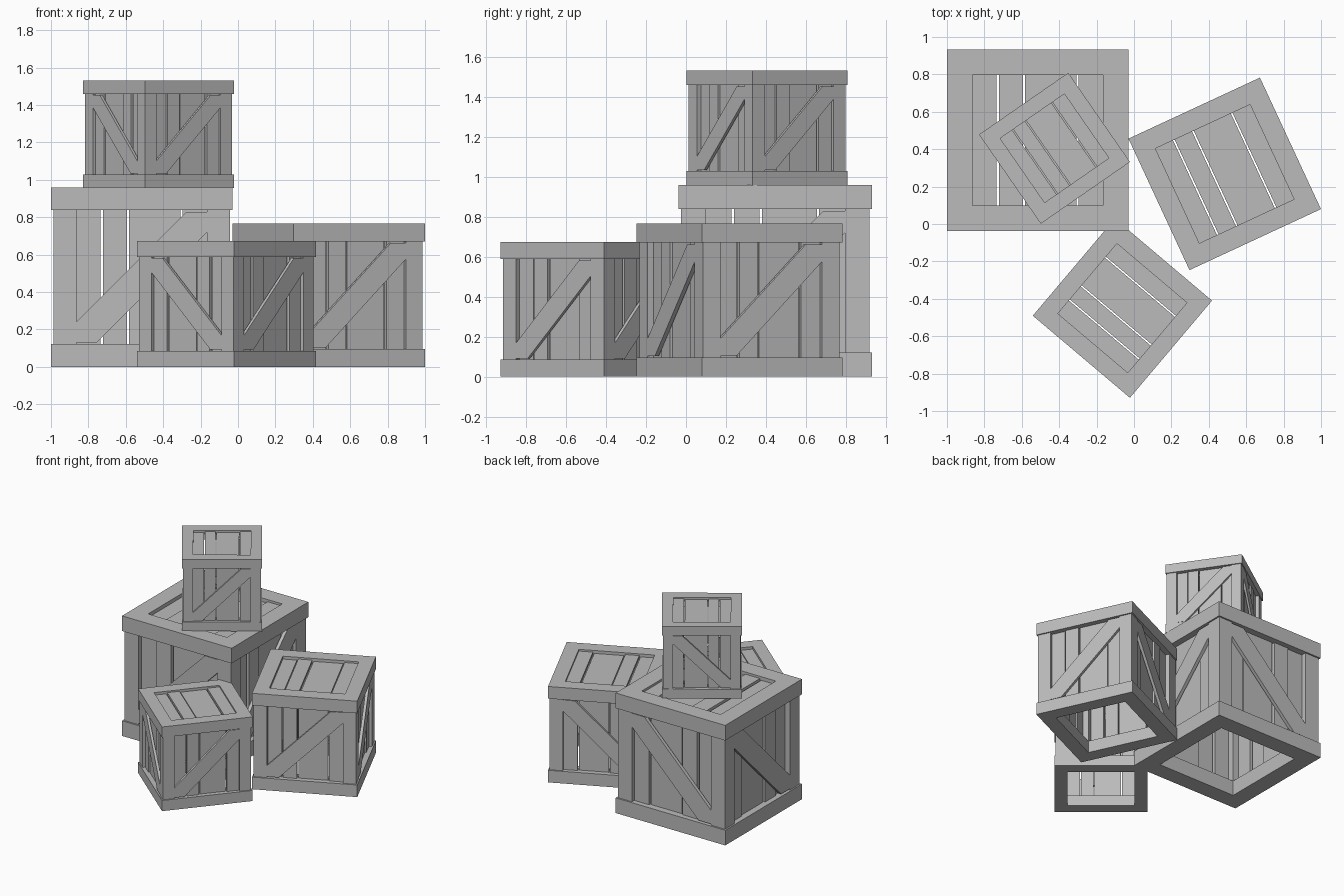
import bpy, bmesh
from math import radians
from mathutils import Matrix, Vector

old = bpy.data.objects.get("Cube")
if old:
    bpy.data.objects.remove(old)

mat = bpy.data.materials.new("grey_wood")
mat.use_nodes = True
mat.diffuse_color = (0.5, 0.5, 0.5, 1)
bsdf = mat.node_tree.nodes["Principled BSDF"]
bsdf.inputs["Base Color"].default_value = (0.5, 0.5, 0.5, 1)
bsdf.inputs["Roughness"].default_value = 0.8

# Proportions of a crate one unit wide
HALF, HEIGHT, RAIL = 0.5, 0.99, 0.125   # outer half width, height, rail height
OPEN, BODY = 0.36, 0.487                # half opening, half width of the walls
SLATS = [-0.36, -0.22, -0.075, 0.22, 0.36]
GAP = 0.006
MID = HEIGHT / 2


def prism(bm, points, direction):
    """Extrude a flat polygon along a direction."""
    face = bm.faces.new([bm.verts.new(p) for p in points])
    moved = bmesh.ops.extrude_face_region(bm, geom=[face])["geom"]
    verts = [v for v in moved if isinstance(v, bmesh.types.BMVert)]
    bmesh.ops.translate(bm, verts=verts, vec=direction)


def box(bm, x0, x1, y0, y1, z0, z1):
    prism(bm, [(x0, y0, z0), (x1, y0, z0), (x1, y1, z0), (x0, y1, z0)], (0, 0, z1 - z0))


def finish(name, bm, place):
    bmesh.ops.recalc_face_normals(bm, faces=bm.faces)
    mesh = bpy.data.meshes.new(name)
    bm.to_mesh(mesh)
    bm.free()
    mesh.materials.append(mat)
    obj = bpy.data.objects.new(name, mesh)
    obj.matrix_world = place
    bpy.context.collection.objects.link(obj)


def square_frame(z0, z1):
    """Mitred square ring with an open middle."""
    bm = bmesh.new()
    corners = [(-1, -1), (1, -1), (1, 1), (-1, 1)]
    loops = [[bm.verts.new((sx * r, sy * r, z)) for sx, sy in corners]
             for r, z in ((HALF, z0), (HALF, z1), (OPEN, z1), (OPEN, z0))]
    for k in range(4):
        a, b = loops[k], loops[(k + 1) % 4]
        for i in range(4):
            j = (i + 1) % 4
            bm.faces.new((a[i], a[j], b[j], b[i]))
    return bm


def slat_spans():
    """Start, end and recess of every slat across an opening."""
    for i, (a, b) in enumerate(zip(SLATS, SLATS[1:])):
        yield (a + (GAP if i else 0), b - (GAP if i < 3 else 0),
               0.03 if i % 2 == 0 else 0.018)


def crate(name, size, angle, x, y, z):
    place = (Matrix.Translation((x, y, z)) @ Matrix.Rotation(radians(angle), 4, "Z")
             @ Matrix.Scale(size, 4))

    # Top and bottom rails
    finish(name + "_bottom_frame", square_frame(0, RAIL), place)
    finish(name + "_top_frame", square_frame(HEIGHT - RAIL, HEIGHT), place)

    # Corner posts
    bm = bmesh.new()
    for sx in (-1, 1):
        for sy in (-1, 1):
            xs, ys = sorted((sx * OPEN, sx * BODY)), sorted((sy * OPEN, sy * BODY))
            box(bm, *xs, *ys, RAIL, HEIGHT - RAIL)
    finish(name + "_posts", bm, place)

    # Lid slats
    bm = bmesh.new()
    for a, b, recess in slat_spans():
        box(bm, a, b, -OPEN, OPEN, HEIGHT - recess - 0.03, HEIGHT - recess)
    finish(name + "_lid_slats", bm, place)

    # Wall slats and diagonal braces, the same on opposite walls
    slats, braces = bmesh.new(), bmesh.new()
    w = 0.113
    outline = [(-OPEN, -OPEN), (w - OPEN, -OPEN), (OPEN, OPEN - w),
               (OPEN, OPEN), (OPEN - w, OPEN), (-OPEN, w - OPEN)]
    for side in (-1, 1):
        for swap in (False, True):
            def at(u, d, h):
                return Vector((d * side, u, h) if swap else (u, d * side, h))
            for a, b, recess in slat_spans():
                d = BODY - recess - 0.012
                prism(slats, [at(a, d, RAIL), at(b, d, RAIL),
                              at(b, d, HEIGHT - RAIL), at(a, d, HEIGHT - RAIL)],
                      at(0, -0.03, 0))
            prism(braces, [at(u, BODY, MID + v) for u, v in outline], at(0, -0.028, 0))
    finish(name + "_wall_slats", slats, place)
    finish(name + "_braces", braces, place)


crate("large_crate", 0.97, 0, -0.515, 0.447, 0)
crate("front_crate", 0.68, 49.8, -0.062, -0.45, 0)
crate("side_crate", 0.775, 24.9, 0.485, 0.268, 0)
crate("upper_crate", 0.58, 34.7, -0.425, 0.405, 0.957)
